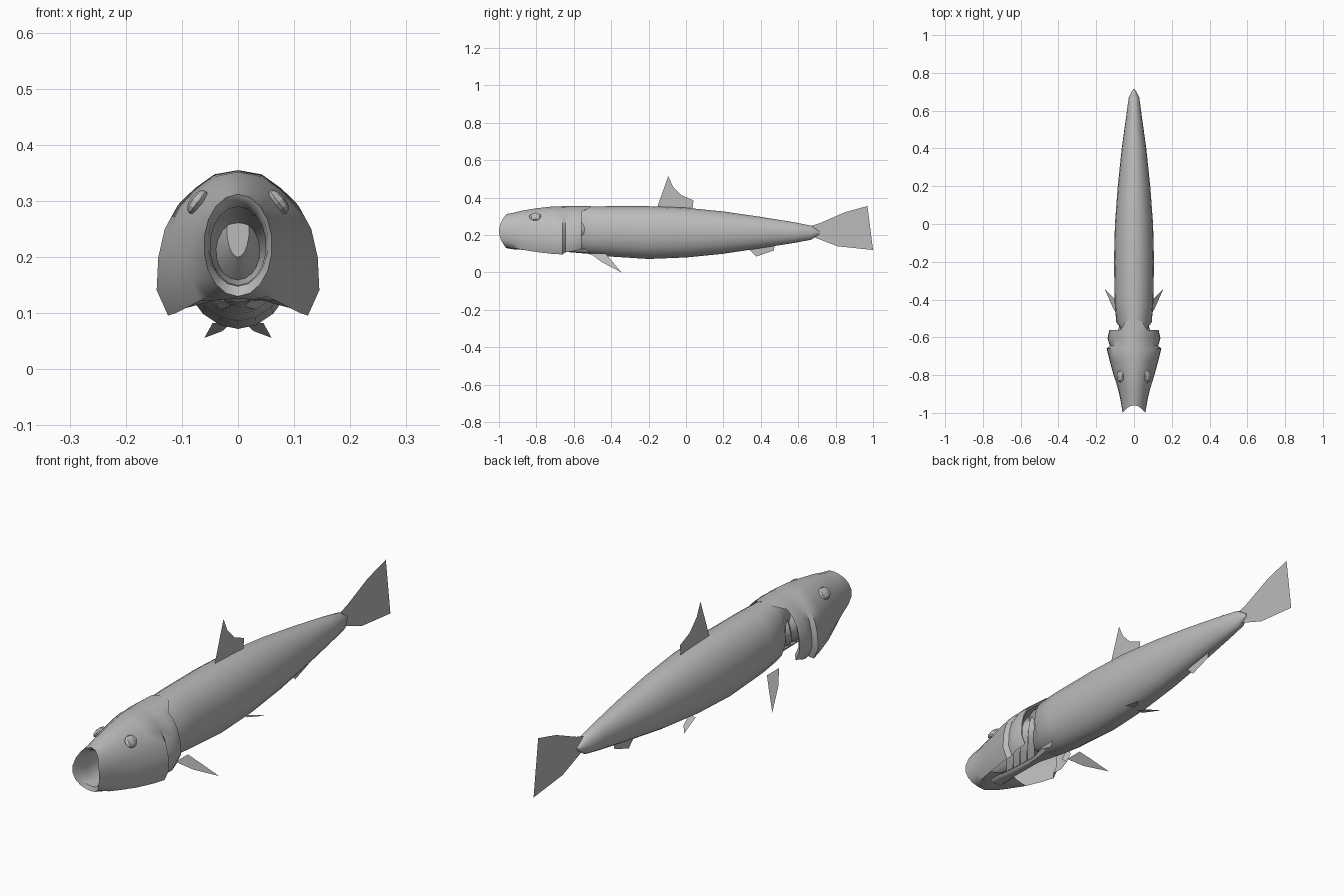
import bpy, bmesh, math
from mathutils import Matrix

if "Cube" in bpy.data.objects:
    bpy.data.objects.remove(bpy.data.objects["Cube"])

skin = bpy.data.materials.new("fish_grey")
skin.diffuse_color = (0.5, 0.5, 0.5, 1)
skin.use_nodes = True
skin.node_tree.nodes["Principled BSDF"].inputs["Base Color"].default_value = skin.diffuse_color


def finish(name, bm, angle=None):
    me = bpy.data.meshes.new(name)
    bm.to_mesh(me)
    bm.free()
    ob = bpy.data.objects.new(name, me)
    bpy.context.scene.collection.objects.link(ob)
    me.materials.append(skin)
    if angle:
        bpy.ops.object.select_all(action='DESELECT')
        ob.select_set(True)
        bpy.context.view_layer.objects.active = ob
        bpy.ops.object.shade_smooth_by_angle(angle=math.radians(angle))
    return ob


def loft(bm, rings, skip=lambda r, c: False):
    vs = [[bm.verts.new(p) for p in ring] for ring in rings]
    n = len(vs[0])
    for r in range(len(vs) - 1):
        for c in range(n):
            if not skip(r, c):
                d = (c + 1) % n
                bm.faces.new((vs[r][c], vs[r][d], vs[r + 1][d], vs[r + 1][c]))
    return vs


def ellipse(y, w, zt, zb, n=20):
    return [(w * math.sin(2 * math.pi * i / n), y,
             (zt + zb) / 2 + (zt - zb) / 2 * math.cos(2 * math.pi * i / n)) for i in range(n)]


# body: elliptical loft, starting as a narrow neck inside the head
body = [(-.66, .02, .30, .20), (-.60, .062, .348, .14), (-.545, .076, .353, .108),
        (-.52, .094, .353, .098), (-.42, .102, .354, .086), (-.2, .106, .354, .072),
        (0, .101, .346, .08), (.2, .086, .326, .1), (.4, .065, .297, .13),
        (.58, .04, .268, .158), (.67, .028, .25, .175), (.715, .004, .218, .206)]
bm = bmesh.new()
vs = loft(bm, [ellipse(*s) for s in body])
bm.faces.new(vs[0])
bm.faces.new(vs[-1])
bmesh.ops.recalc_face_normals(bm, faces=bm.faces)
finish("body", bm, 40)

# head: throat, lips, cheeks and gill covers in one loft
HALF = [(0, 1), (.3, .97), (.55, .87), (.75, .76), (.9, .61),
        (.98, .42), (1, .2), (.86, .03), (.45, .08), (0, .16)]
# y, half width, top, bottom, oval-to-head blend, setback of top and bottom
HEAD = [(-.58, .03, .245, .165, 0, 0), (-.75, .065, .28, .14, 0, 0),
        (-.93, .05, .29, .15, 0, 0), (-.985, .054, .303, .148, 0, .03),
        (-1.0, .061, .312, .13, 0, .04), (-.93, .073, .32, .113, .4, .012),
        (-.88, .085, .33, .11, .7, 0), (-.8, .108, .343, .102, 1, 0),
        (-.72, .13, .352, .092, 1, 0), (-.66, .145, .354, .088, 1, 0),
        (-.645, .128, .354, .1, 1, 0), (-.605, .14, .355, .106, 1, 0),
        (-.56, .13, .355, .118, 1, 0), (-.575, .114, .346, .13, 1, 0)]


def head_ring(s):
    y, w, zt, zb, b, k = s
    pts = []
    for i, (u, v) in enumerate(HALF):
        a = math.pi * i / 9
        u = u * b + math.sin(a) * (1 - b)
        v = v * b + (1 + math.cos(a)) / 2 * (1 - b)
        back = .05 if i < 2 and y > -.58 and b == 1 else 0
        pts.append((u * w, y + k * (2 * v - 1) ** 2 + back, zb + v * (zt - zb)))
    return pts + [(-x, y, z) for x, y, z in pts[8:0:-1]]


bm = bmesh.new()
vs = loft(bm, [head_ring(s) for s in HEAD],
          lambda r, c: r >= 7 and 7 <= c <= 10)  # underside open behind the jaw
bm.faces.new(vs[0])
bmesh.ops.recalc_face_normals(bm, faces=bm.faces)
finish("head", bm, 45)

# throat strip joining the lower jaw to the body
bm = bmesh.new()
loft(bm, [ellipse(y, w, zt, zb, 8) for y, w, zt, zb in
          [(-.88, .035, .14, .12), (-.75, .022, .135, .113),
           (-.62, .018, .135, .108), (-.5, .05, .15, .098)]])
bmesh.ops.recalc_face_normals(bm, faces=bm.faces)
finish("throat_strip", bm, 40)

# gill arches: thin ribbons behind each gill cover
for side in (-1, 1):
    bm = bmesh.new()
    for i in range(4):
        rows = []
        for j in range(8):
            t = j / 7
            bulge = math.sin(math.pi * t)
            x = side * (.018 + .014 * t + .062 * bulge)
            y = -.79 + .045 * i + .06 * bulge + .06 * t
            z = .125 + .19 * t
            rows.append((bm.verts.new((x, y, z)),
                         bm.verts.new((x - side * .012, y + .028, z))))
        for p, q in zip(rows, rows[1:]):
            bm.faces.new((p[0], p[1], q[1], q[0]))
    finish("gill_arches", bm, 60)

# eyes: faceted flattened discs
for side in (-1, 1):
    bm = bmesh.new()
    bmesh.ops.create_uvsphere(
        bm, u_segments=8, v_segments=6, radius=1,
        matrix=Matrix.Translation((side * .072, -.805, .298))
        @ Matrix.Rotation(-side * .65, 4, 'Y')
        @ Matrix.Diagonal((.014, .034, .025, 1)))
    finish("eye", bm)


# fins: single flat sheets
def fin(name, pts):
    bm = bmesh.new()
    f = bm.faces.new([bm.verts.new(p) for p in pts])
    bmesh.ops.triangulate(bm, faces=[f])
    finish(name, bm)


def middle_fin(name, yz):
    fin(name, [(0, y, z) for y, z in yz])


middle_fin("dorsal_fin", [(-.155, .345), (-.095, .515), (-.07, .46), (-.025, .413),
                          (.04, .385), (.035, .335)])
middle_fin("tail_fin", [(.66, .245), (.72, .265), (.85, .322), (.97, .355), (.94, .287),
                        (.85, .212), (.97, .195), (1.0, .12), (.81, .14), (.68, .19)])
middle_fin("anal_fin", [(.33, .13), (.375, .085), (.47, .118), (.475, .15)])
for side in (-1, 1):
    fin("pectoral_fin", [(side * (.075 + (.095 - z) * .84), y, z) for y, z in
                         [(-.51, .1), (-.43, .1), (-.395, .06), (-.345, 0), (-.45, .055)]])
    fin("pelvic_fin", [(side * x, y, z) for x, y, z in
                       [(.012, 0, .083), (.045, .0, .083), (.06, .1, .056), (.028, .055, .068)]])
